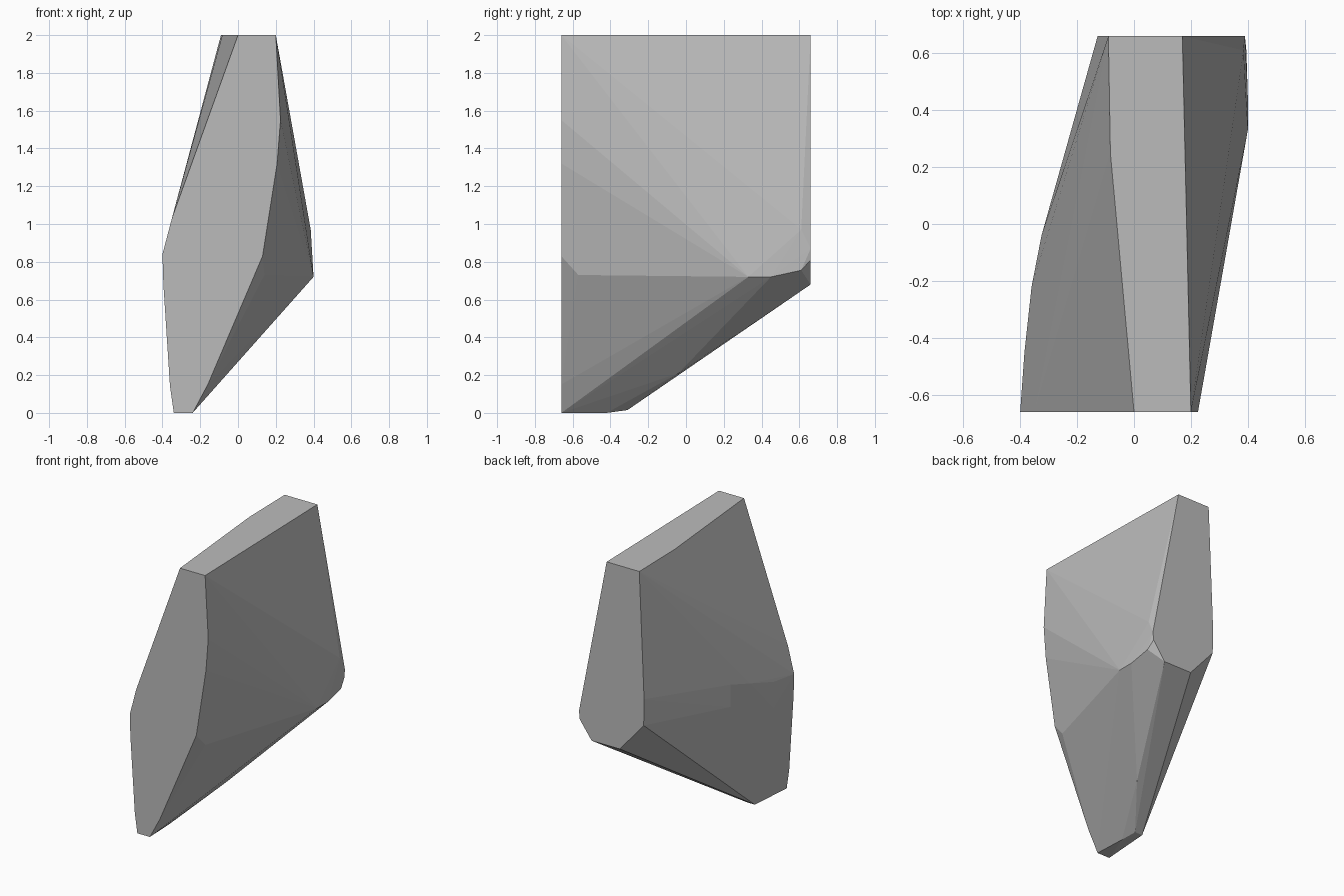
import bpy
import bmesh

if "Cube" in bpy.data.objects:
    bpy.data.objects.remove(bpy.data.objects["Cube"])

HALF_DEPTH = 0.66

# Front end outline (x, z)
front = [(0, 2), (0.2, 2), (0.225, 1.55), (0.207, 1.32), (0.13, 0.83),
         (-0.16, 0.15), (-0.24, 0), (-0.34, 0), (-0.36, 0.14),
         (-0.395, 0.68), (-0.4, 0.84), (-0.35, 1.03)]

# Back end outline (x, z)
back = [(-0.09, 2), (0.17, 2), (0.39, 0.87), (0.385, 0.81), (0.29, 0.68),
        (0.065, 0.68), (-0.125, 0.9), (-0.128, 1.09)]

# Worn corners between the two ends (x, y, z)
middle = [(-0.083, 0.25, 2),
          (0.385, 0.61, 0.97), (0.395, 0.61, 0.755),
          (0.4, 0.33, 0.72), (0.4, 0.45, 0.72),
          (0.14, -0.57, 0.73), (-0.06, -0.04, 0.21),
          (-0.25, -0.42, 0), (-0.27, -0.31, 0.015), (-0.33, -0.31, 0.015),
          (-0.325, -0.04, 0.98), (-0.36, -0.22, 0.93), (-0.385, -0.45, 0.86),
          (-0.325, -0.04, 0.82), (-0.382, -0.45, 0.67)]

points = [(x, -HALF_DEPTH, z) for x, z in front]
points += [(x, HALF_DEPTH, z) for x, z in back]
points += middle

# Wrap the corners into one faceted stone
bm = bmesh.new()
for p in points:
    bm.verts.new(p)
hull = bmesh.ops.convex_hull(bm, input=bm.verts[:])
loose = [v for v in bm.verts if not v.link_faces]
bmesh.ops.delete(bm, geom=loose, context='VERTS')
bmesh.ops.dissolve_limit(bm, angle_limit=0.01, verts=bm.verts[:], edges=bm.edges[:])
bmesh.ops.recalc_face_normals(bm, faces=bm.faces[:])

mesh = bpy.data.meshes.new("rock_slab")
bm.to_mesh(mesh)
bm.free()
rock = bpy.data.objects.new("rock_slab", mesh)
bpy.context.collection.objects.link(rock)

# Plain grey stone
stone = bpy.data.materials.new("grey_stone")
stone.diffuse_color = (0.5, 0.5, 0.5, 1)
stone.use_nodes = True
stone.node_tree.nodes["Principled BSDF"].inputs["Base Color"].default_value = stone.diffuse_color
mesh.materials.append(stone)
